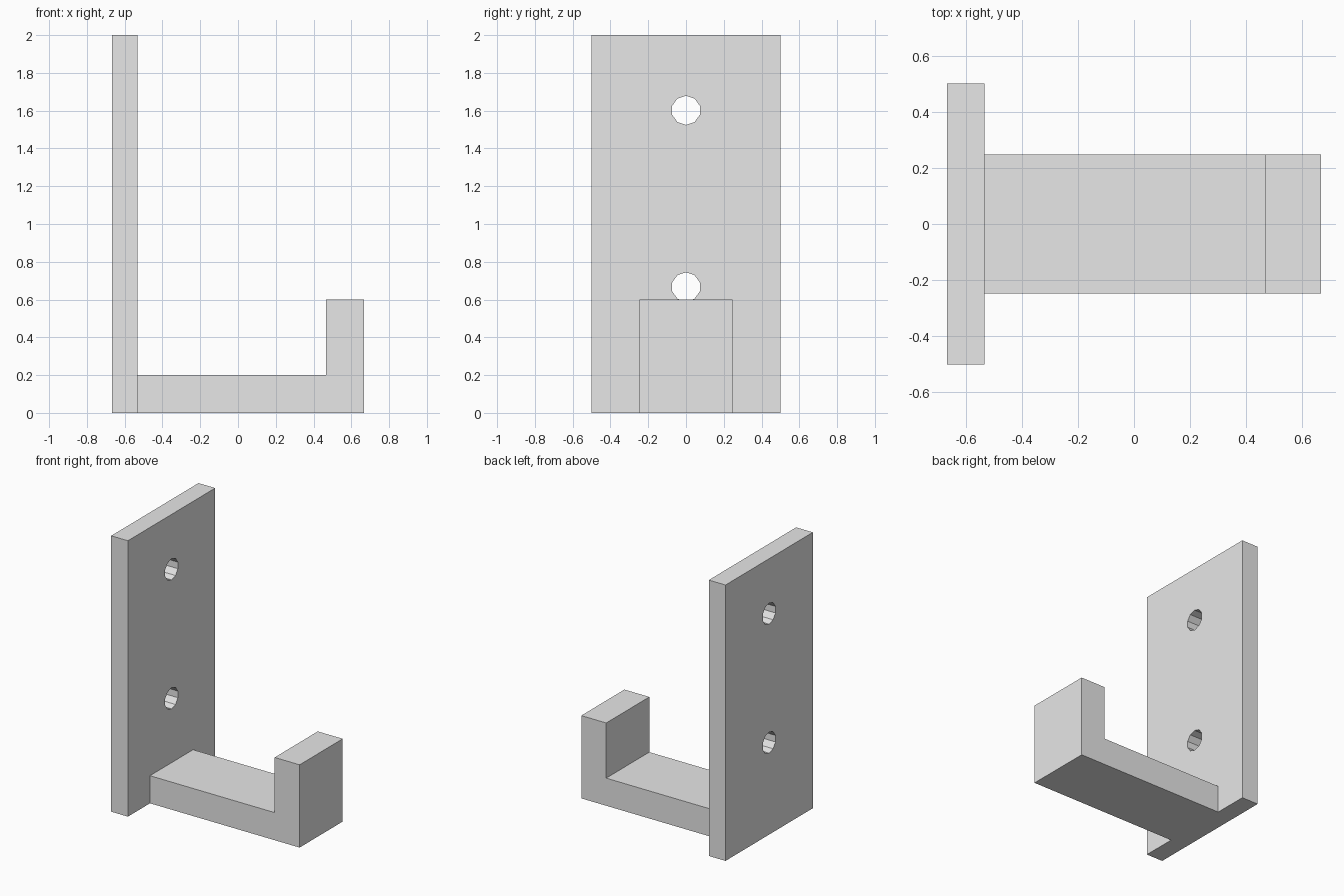
import bpy
import math

cube = bpy.data.objects.get("Cube")
if cube:
    bpy.data.objects.remove(cube, do_unlink=True)

grey = bpy.data.materials.new("light_grey")
grey.use_nodes = True
grey.diffuse_color = (0.8, 0.8, 0.8, 1)
grey.node_tree.nodes["Principled BSDF"].inputs["Base Color"].default_value = (0.8, 0.8, 0.8, 1)

PLATE_BACK, PLATE_FRONT = -0.667, -0.533
LIP_INNER, LIP_OUTER = 0.467, 0.667


def extrude_profile(name, points, half_width):
    """Sweep an (x, z) outline along y into a solid."""
    n = len(points)
    verts = [(x, y, z) for y in (-half_width, half_width) for x, z in points]
    faces = [tuple(range(n)), tuple(reversed(range(n, 2 * n)))]
    faces += [(i, i + n, (i + 1) % n + n, (i + 1) % n) for i in range(n)]
    mesh = bpy.data.meshes.new(name)
    mesh.from_pydata(verts, [], faces)
    mesh.materials.append(grey)
    obj = bpy.data.objects.new(name, mesh)
    bpy.context.collection.objects.link(obj)
    return obj


# Wall plate
plate = extrude_profile("wall_plate", [(PLATE_BACK, 0), (PLATE_FRONT, 0),
                                       (PLATE_FRONT, 2), (PLATE_BACK, 2)], 0.5)

# Screw holes: ten-sided, with a corner at the top
for label, z in (("lower", 0.667), ("upper", 1.602)):
    bpy.ops.mesh.primitive_cylinder_add(
        vertices=10, radius=0.077, depth=0.4,
        location=((PLATE_BACK + PLATE_FRONT) / 2, 0, z), rotation=(0, math.pi / 2, 0))
    cutter = bpy.context.object
    cutter.name = label + "_hole_cutter"
    # Put a corner of the polygon on the vertical axis
    points = [cutter.matrix_world @ v.co for v in cutter.data.vertices]
    if max(p.z for p in points) - z < 0.0765:
        cutter.rotation_euler = (0, math.pi / 2, 0)
        for v in cutter.data.vertices:
            v.co.x, v.co.y = v.co.y, -v.co.x
    cutter.data.materials.append(grey)
    cutter.hide_render = True
    cutter.hide_set(True)
    cut = plate.modifiers.new(label + "_hole", "BOOLEAN")
    cut.operation = "DIFFERENCE"
    cut.solver = "EXACT"
    cut.object = cutter

# Hook: arm with an upturned lip
hook = extrude_profile("hook_arm", [(PLATE_FRONT, 0), (LIP_OUTER, 0), (LIP_OUTER, 0.6),
                                    (LIP_INNER, 0.6), (LIP_INNER, 0.2), (PLATE_FRONT, 0.2)], 0.247)

# Join the hook to the plate as one solid
join = plate.modifiers.new("join_hook", "BOOLEAN")
join.operation = "UNION"
join.solver = "EXACT"
join.object = hook

# Bake the modifiers and drop the helper solids
bpy.context.view_layer.update()
graph = bpy.context.evaluated_depsgraph_get()
baked = bpy.data.meshes.new_from_object(plate.evaluated_get(graph))
helpers = [m.object for m in plate.modifiers]
plate.modifiers.clear()
plate.data = baked
plate.name = "wall_hook"
plate.data.materials.clear()
plate.data.materials.append(grey)
for poly in plate.data.polygons:
    poly.material_index = 0
for helper in helpers:
    bpy.data.objects.remove(helper, do_unlink=True)
